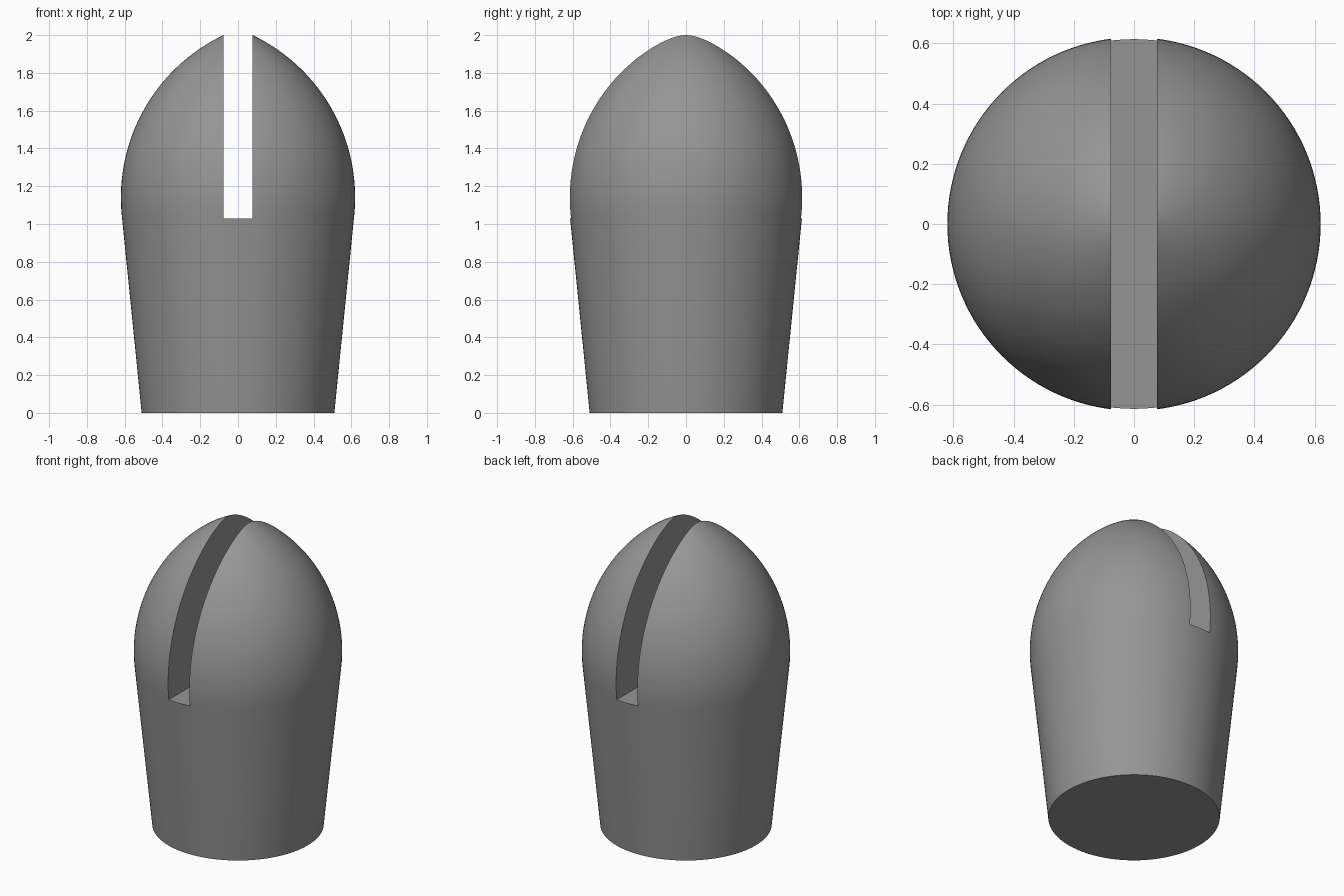
import bpy, bmesh, math

cube = bpy.data.objects.get("Cube")
if cube:
    bpy.data.objects.remove(cube, do_unlink=True)

SEGMENTS = 128
ARC_STEPS = 32
BASE_RADIUS = 0.51
ARC_RADIUS, ARC_X, ARC_Z = 0.9525, -0.3325, 1.14
SLOT_WIDTH, SLOT_FLOOR = 0.154, 1.03

grey = bpy.data.materials.new("plain grey")
grey.use_nodes = True
colour = (0.3, 0.3, 0.3, 1)
grey.diffuse_color = colour
grey.node_tree.nodes["Principled BSDF"].inputs["Base Color"].default_value = colour

# Profile: tapered shank running tangentially into a pointed-arch dome
profile = [(0, 0), (BASE_RADIUS, 0)]
start, end = -0.101, math.acos(-ARC_X / ARC_RADIUS)
for i in range(ARC_STEPS):
    a = start + (end - start) * i / ARC_STEPS
    profile.append((ARC_X + ARC_RADIUS * math.cos(a), ARC_Z + ARC_RADIUS * math.sin(a)))
profile.append((0, ARC_Z + ARC_RADIUS * math.sin(end)))

# Lathe the profile around the vertical axis
bm = bmesh.new()
verts = [bm.verts.new((r, 0, z)) for r, z in profile]
edges = [bm.edges.new(pair) for pair in zip(verts, verts[1:])]
bmesh.ops.spin(bm, geom=verts + edges, cent=(0, 0, 0), axis=(0, 0, 1),
               angle=math.tau, steps=SEGMENTS, use_merge=True)
bmesh.ops.remove_doubles(bm, verts=bm.verts, dist=0.0001)
bmesh.ops.recalc_face_normals(bm, faces=bm.faces)
mesh = bpy.data.meshes.new("slotted_dome_body")
bm.to_mesh(mesh)
bm.free()
body = bpy.data.objects.new("slotted_dome_body", mesh)
bpy.context.collection.objects.link(body)
mesh.materials.append(grey)

# Slot cutter through the dome from front to back
bpy.ops.mesh.primitive_cube_add(size=1, location=(0, 0, SLOT_FLOOR + 1))
cutter = bpy.context.object
cutter.name = "slot_cutter"
cutter.scale = (SLOT_WIDTH, 2, 2)
cutter.data.materials.append(grey)

cut = body.modifiers.new("slot", 'BOOLEAN')
cut.operation = 'DIFFERENCE'
cut.solver = 'EXACT'
cut.object = cutter

# Apply the cut, drop the cutter, smooth with sharp slot edges
bpy.ops.object.select_all(action='DESELECT')
body.select_set(True)
bpy.context.view_layer.objects.active = body
bpy.ops.object.modifier_apply(modifier=cut.name)
bpy.data.objects.remove(cutter, do_unlink=True)
bpy.ops.object.shade_smooth_by_angle(angle=math.radians(30))
